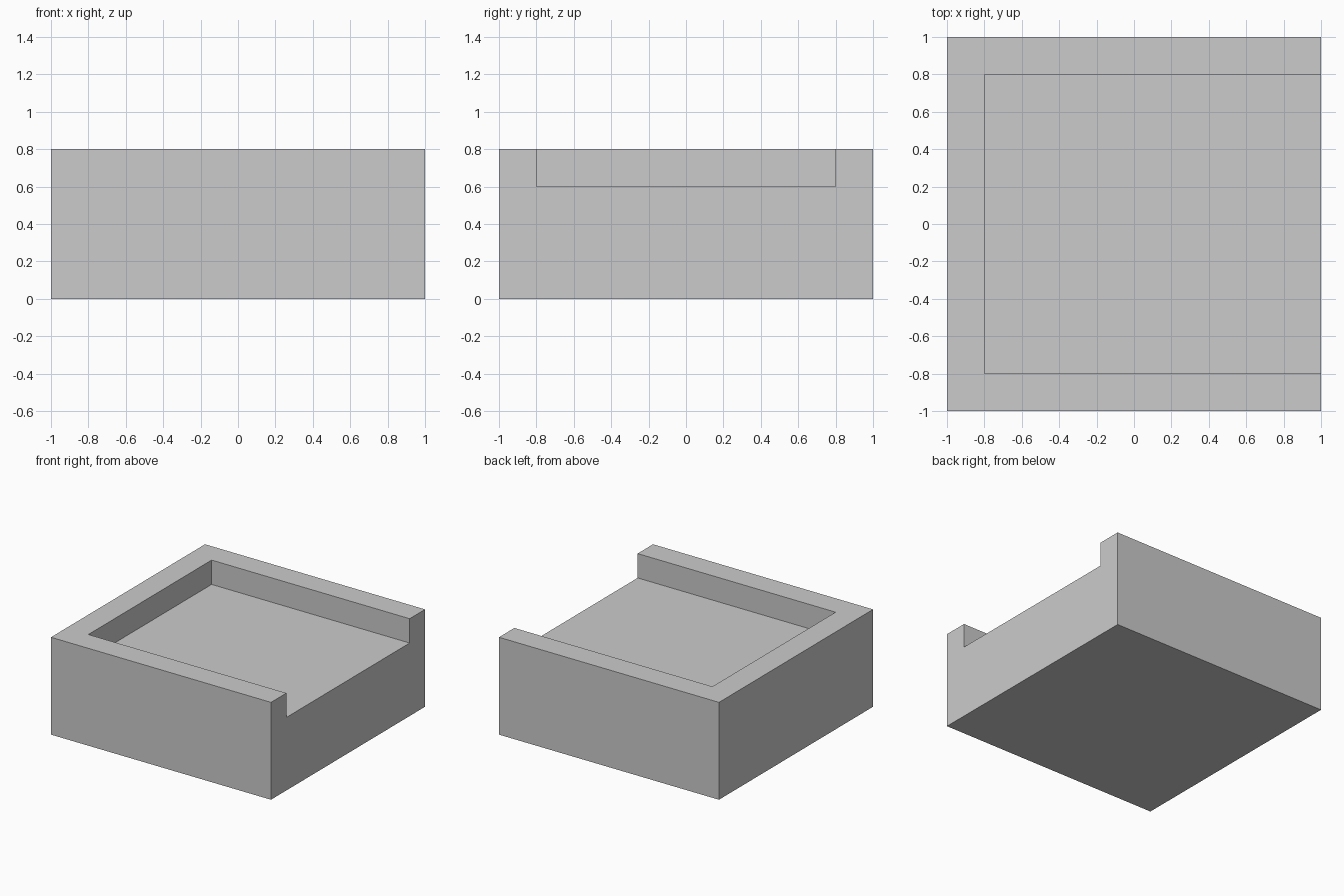
import bpy

if "Cube" in bpy.data.objects:
    bpy.data.objects.remove(bpy.data.objects["Cube"])


def box(name, lo, hi):
    """Axis-aligned box between two corners."""
    size = [b - a for a, b in zip(lo, hi)]
    centre = [(a + b) / 2 for a, b in zip(lo, hi)]
    bpy.ops.mesh.primitive_cube_add(size=1, location=centre)
    ob = bpy.context.object
    ob.name = name
    ob.scale = size
    bpy.ops.object.transform_apply(location=True, rotation=False, scale=True)
    return ob


# Recess cutter, running out through the right side and the top
cutter = box("recess_cutter", (-0.8, -0.8, 0.6), (1.2, 0.8, 1.0))
cutter.hide_render = True

# Solid block with a raised rim on three sides
block = box("rimmed_block", (-1, -1, 0), (1, 1, 0.8))
cut = block.modifiers.new("recess", 'BOOLEAN')
cut.operation = 'DIFFERENCE'
cut.solver = 'EXACT'
cut.object = cutter
bpy.ops.object.modifier_apply(modifier=cut.name)

bpy.data.objects.remove(cutter)
